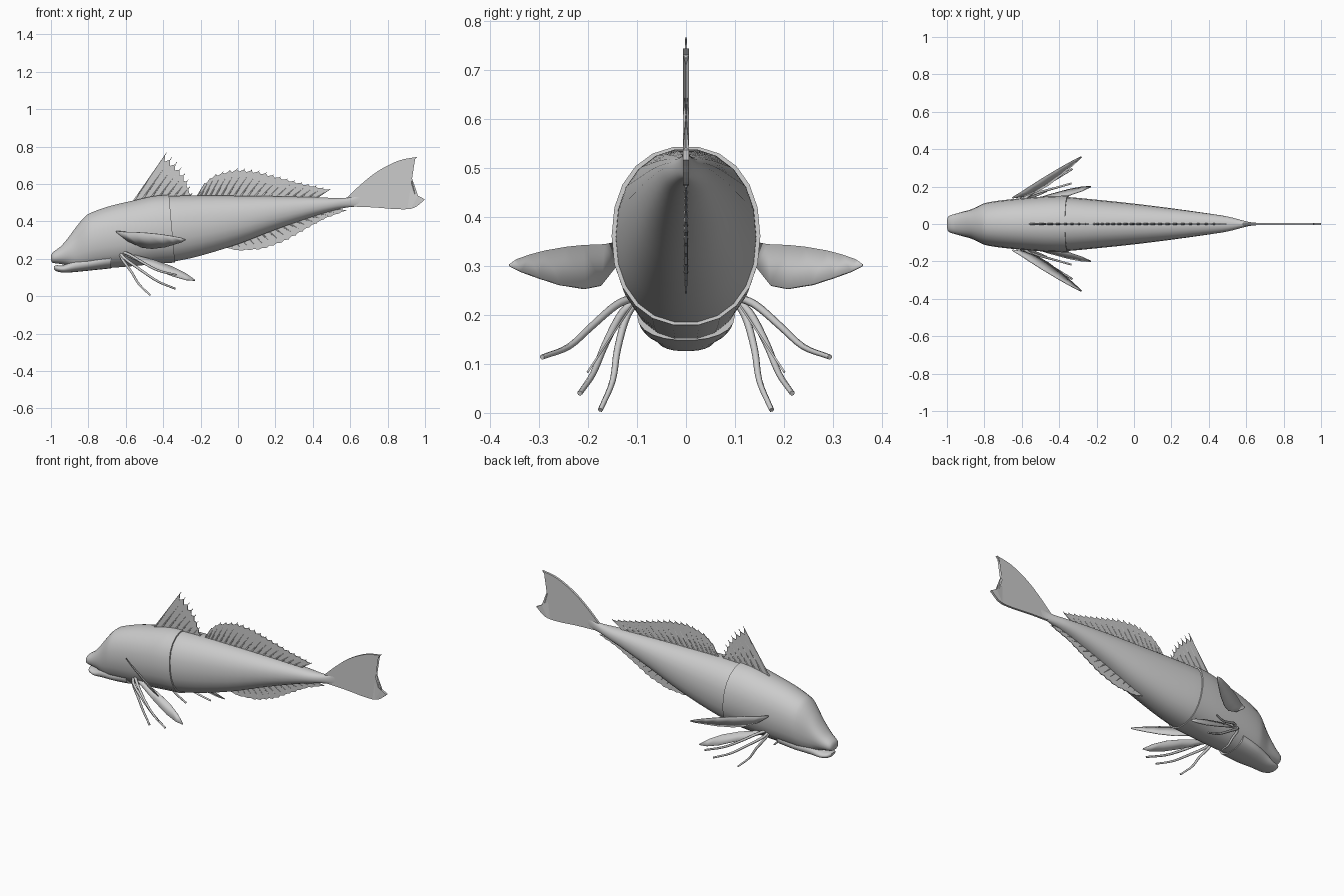
import bpy, bmesh, math
from mathutils import Vector

cube = bpy.data.objects.get("Cube")
if cube:
    bpy.data.objects.remove(cube, do_unlink=True)

GREY = (0.6, 0.6, 0.6, 1)
mat = bpy.data.materials.new("plain grey")
mat.use_nodes = True
mat.diffuse_color = GREY
mat.node_tree.nodes["Principled BSDF"].inputs["Base Color"].default_value = GREY


def link(name, data):
    ob = bpy.data.objects.new(name, data)
    bpy.context.collection.objects.link(ob)
    data.materials.append(mat)
    return ob


def finish(name, bm, smooth=True, thickness=0):
    bmesh.ops.recalc_face_normals(bm, faces=bm.faces)
    me = bpy.data.meshes.new(name)
    bm.to_mesh(me)
    bm.free()
    ob = link(name, me)
    if thickness:
        mod = ob.modifiers.new("thickness", "SOLIDIFY")
        mod.thickness, mod.offset = thickness, 0
    if smooth:
        bpy.ops.object.select_all(action="DESELECT")
        ob.select_set(True)
        bpy.context.view_layer.objects.active = ob
        bpy.ops.object.shade_smooth_by_angle(angle=math.radians(45))


def spline(points, steps=4):
    """Smooth curve through points of any dimension."""
    p = [Vector(q) for q in points]
    p = [2 * p[0] - p[1]] + p + [2 * p[-1] - p[-2]]
    out = []
    for a, b, c, d in zip(p, p[1:], p[2:], p[3:]):
        for i in range(steps):
            t = i / steps
            out.append(b + (c - a) * (t / 2) + (2 * a - 5 * b + 4 * c - d) * (t * t / 2)
                       + (3 * b - a - 3 * c + d) * (t ** 3 / 2))
    return out + [p[-2]]


def loft(name, stations, end_slant=0.0, sides=22, power=2.2):
    """Stations are x, top z, bottom z, half width."""
    bm = bmesh.new()
    rings = []
    stations = spline(stations, 3)
    for i, (x, top, bottom, w) in enumerate(stations):
        slant = end_slant if i == len(stations) - 1 else 0
        ring = []
        for k in range(sides):
            a = math.tau * k / sides
            c, s = math.cos(a), math.sin(a)
            dy = math.copysign(abs(c) ** (2 / power), c)
            dz = math.copysign(abs(s) ** (2 / power), s)
            z = (top + bottom) / 2 + dz * (top - bottom) / 2
            ring.append(bm.verts.new((x - slant * dz, w * dy, z)))
        rings.append(ring)
    for r, q in zip(rings, rings[1:]):
        for k in range(sides):
            j = (k + 1) % sides
            bm.faces.new((r[k], r[j], q[j], q[k]))
    bm.faces.new(rings[0])
    bm.faces.new(rings[-1])
    finish(name, bm)


def tubes(name, lines, radius, tip):
    """Tapered round strands in one object."""
    cu = bpy.data.curves.new(name, "CURVE")
    cu.dimensions = "3D"
    cu.bevel_depth, cu.bevel_resolution, cu.use_fill_caps = radius, 1, True
    for line in lines:
        sp = cu.splines.new("POLY")
        sp.points.add(len(line) - 1)
        for i, (pt, co) in enumerate(zip(sp.points, line)):
            pt.co = (*co, 1)
            pt.radius = 1 + (tip - 1) * i / (len(line) - 1)
    link(name, cu)


def along(path, t):
    """Point at fraction t of a path's length."""
    lengths = [(b - a).length for a, b in zip(path, path[1:])]
    d = t * sum(lengths)
    for a, b, n in zip(path, path[1:], lengths):
        if d <= n:
            return a.lerp(b, d / n)
        d -= n
    return path[-1].copy()


def ray_fin(name, base, edge, rays, notch, rake=1.0, overshoot=0.0):
    """Scalloped upright membrane stiffened with rays."""
    base = [Vector((x, 0, z)) for x, z in base]
    edge = [Vector((x, 0, z)) for x, z in edge]
    bm = bmesh.new()
    lower, upper, lines = [], [], []
    count = 2 * rays - 1
    for i in range(count):
        t = i / (count - 1)
        b, e = along(base, t ** rake), along(edge, t)
        if i % 2:
            e = e.lerp(b, notch)
        else:
            lines.append((b, e + (e - b).normalized() * overshoot))
        lower.append(bm.verts.new(b))
        upper.append(bm.verts.new(e))
    for i in range(count - 1):
        bm.faces.new((lower[i], lower[i + 1], upper[i + 1], upper[i]))
    finish(name + "_membrane", bm, False, 0.004)
    tubes(name + "_rays", lines, 0.005, 0.3)


def leaf_fin(name, root, tip, across, profile):
    """Thin leaf; profile rows are fraction along, reach above, reach below."""
    root, tip, across = Vector(root), Vector(tip), Vector(across)
    bm = bmesh.new()
    rows = []
    for t, up, down in profile:
        c = root.lerp(tip, t)
        rows.append((bm.verts.new(c + across * up), bm.verts.new(c - across * down)))
    for a, b in zip(rows, rows[1:]):
        bm.faces.new((a[0], a[1], b[1], b[0]))
    finish(name, bm, True, 0.004)


# Head and shoulders, ending in a collar that overlaps the rear body
loft("head", [(-1, .215, .19, .02), (-.99, .235, .178, .042), (-.95, .265, .172, .056),
              (-.91, .31, .162, .067), (-.87, .365, .145, .078), (-.82, .425, .14, .102),
              (-.78, .45, .143, .116), (-.68, .485, .15, .13), (-.55, .515, .16, .142),
              (-.45, .537, .17, .149), (-.353, .545, .178, .152)], end_slant=0.016)
loft("lower_jaw", [(-.985, .16, .145, .02), (-.97, .166, .133, .042), (-.93, .167, .126, .055),
                   (-.87, .2, .129, .068), (-.78, .22, .138, .09), (-.68, .25, .148, .1)])

# Rear body tapering into the tail root
loft("rear_body", [(-.4, .536, .175, .144), (-.34, .538, .184, .143), (-.2, .54, .215, .13),
                   (0, .538, .277, .109), (.2, .535, .355, .084), (.4, .53, .425, .056),
                   (.5, .526, .455, .04), (.57, .526, .472, .022), (.62, .535, .478, .01),
                   (.66, .56, .478, .006)])

# Forked tail
tail_upper = spline([(.58, .525), (.66, .6), (.75, .67), (.86, .725), (.96, .745)])
tail_fork = spline([(.96, .745), (.91, .69), (.9, .625), (.93, .56), (1, .517)])
tail_lower = spline([(1, .517), (.94, .472), (.86, .465), (.72, .475), (.58, .48)])
bm = bmesh.new()
outline = tail_upper + tail_fork[1:] + tail_lower[1:]
tail_face = bm.faces.new([bm.verts.new((p[0], 0, p[1])) for p in outline])
bmesh.ops.triangulate(bm, faces=[tail_face])
finish("tail_fin", bm, False, 0.013)

# Upright fins
ray_fin("front_dorsal_fin", [(-.56, .505), (-.26, .535)],
        [(-.39, .755), (-.335, .705), (-.3, .66), (-.275, .61), (-.255, .54)],
        8, 0.1, overshoot=0.015)
ray_fin("rear_dorsal_fin", [(-.22, .53), (.41, .52)],
        [(-.18, .6), (-.13, .645), (-.07, .665), (0, .68), (.1, .67), (.17, .652),
         (.33, .607), (.49, .57)], 19, 0.08, 1.25, 0.006)
ray_fin("anal_fin", [(-.08, .28), (.2, .37), (.5, .47)],
        [(-.06, .258), (0, .242), (.13, .25), (.25, .292), (.385, .37), (.465, .415),
         (.58, .457)], 17, 0.08, 1.1)

# Paired fins and feelers on the front and back flanks
feelers = [
    [(-.63, .09, .24), (-.62, .12, .2), (-.57, .14, .13), (-.53, .15, .065), (-.47, .175, .006)],
    [(-.63, .09, .24), (-.61, .13, .205), (-.52, .165, .14), (-.43, .19, .08), (-.335, .217, .04)],
    [(-.63, .09, .24), (-.58, .14, .222), (-.5, .195, .175), (-.42, .24, .135), (-.33, .294, .114)],
]
for flank, s in (("front", -1), ("back", 1)):
    leaf_fin(flank + "_pectoral_fin", (-.65, s * .14, .345), (-.28, s * .36, .302),
             (-.35, s * .45, 1),
             [(0, .004, .004), (.12, .004, .045), (.3, .01, .072), (.45, .013, .072),
              (.65, .014, .055), (.8, .012, .035), (.93, .008, .016), (1, .002, .002)])
    leaf_fin(flank + "_pelvic_fin", (-.63, s * .1, .235), (-.23, s * .2, .085),
             (0, s * -.55, .83),
             [(0, .006, .006), (.2, .018, .014), (.45, .032, .024), (.7, .034, .028),
              (.88, .022, .02), (1, .003, .003)])
    strands = [spline([(x, s * y, z) for x, y, z in path]) for path in feelers]
    tubes(flank + "_feelers", strands, 0.009, 0.6)
